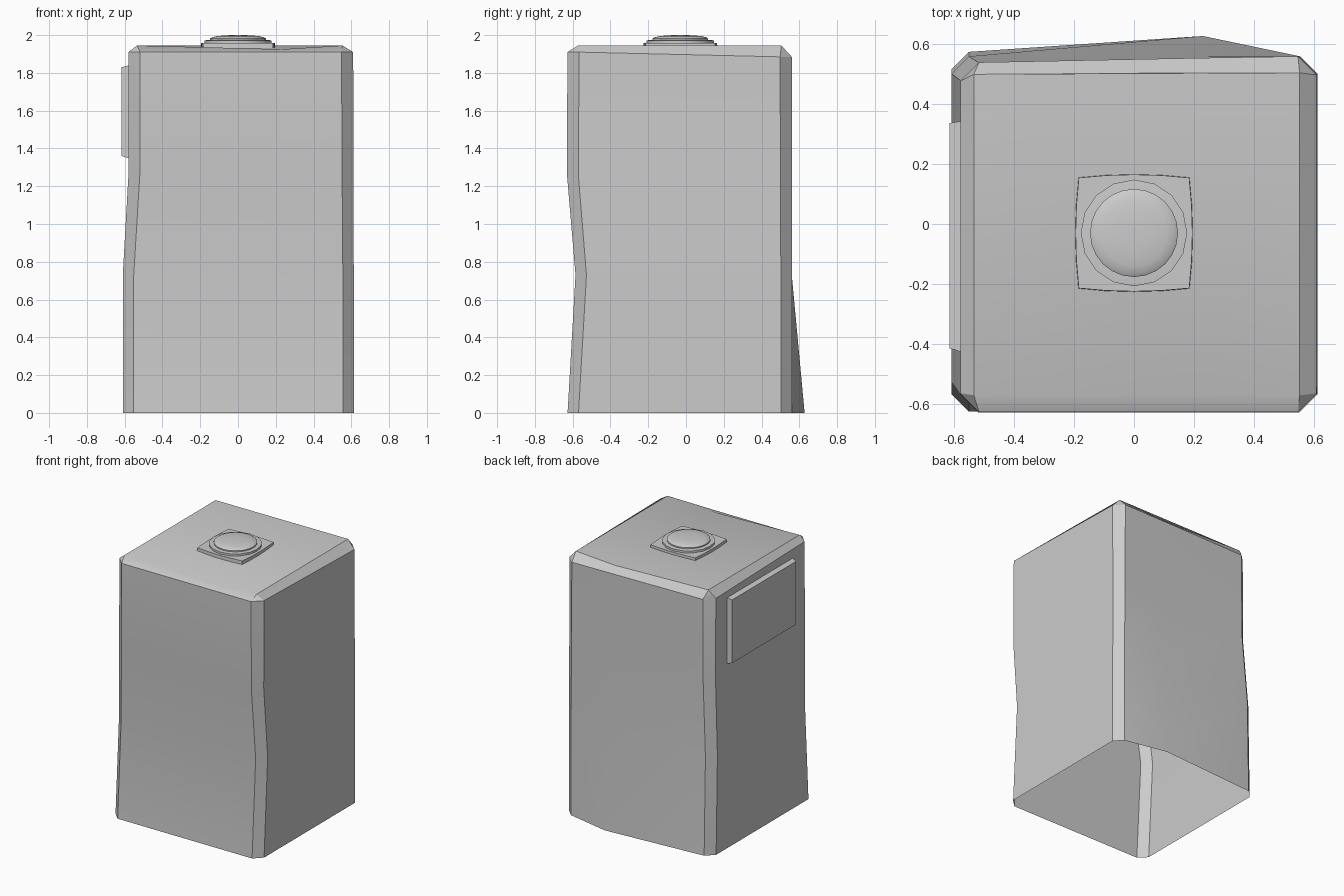
import bpy, bmesh, math

cube = bpy.data.objects.get("Cube")
if cube:
    bpy.data.objects.remove(cube, do_unlink=True)

grey = bpy.data.materials.new("plain grey")
grey.use_nodes = True
tone = (0.6, 0.6, 0.6, 1)
grey.diffuse_color = tone
grey.node_tree.nodes["Principled BSDF"].inputs["Base Color"].default_value = tone


def loft(name, rings, close_bottom=False, angle=30):
    """Skin a stack of equal-length rings and cap the top."""
    bm = bmesh.new()
    rows = [[bm.verts.new(p) for p in ring] for ring in rings]
    n = len(rows[0])
    for low, high in zip(rows, rows[1:]):
        for i in range(n):
            j = (i + 1) % n
            bm.faces.new((low[i], low[j], high[j], high[i]))
    bm.faces.new(rows[-1])
    if close_bottom:
        bm.faces.new(rows[0][::-1])
    bmesh.ops.remove_doubles(bm, verts=bm.verts, dist=0.0005)
    mesh = bpy.data.meshes.new(name)
    bm.to_mesh(mesh)
    bm.free()
    mesh.materials.append(grey)
    obj = bpy.data.objects.new(name, mesh)
    bpy.context.collection.objects.link(obj)
    bpy.ops.object.select_all(action='DESELECT')
    obj.select_set(True)
    bpy.context.view_layer.objects.active = obj
    bpy.ops.object.shade_smooth_by_angle(angle=math.radians(angle))
    return obj


def body_ring(x0, x1, front, back, back_mid, back_left, c, zs):
    """Chamfered rectangle with a bend point in the front and back edges."""
    z_front, z_mid, z_back = zs
    mid = 0.23
    return [(x0, front + c, z_front), (x0 + c, front, z_front),
            (mid, front, z_mid if c == 0 else z_front),
            (x1 - c, front, z_front), (x1, front + c, z_front),
            (x1, back - c, z_back), (x1 - c, back, z_back),
            (mid, back_mid, z_mid), (x0 + c, back_left, z_back),
            (x0, back_left - c, z_back)]


# Open-bottomed, dented body with a bevelled top
loft("body", [
    body_ring(-0.61, 0.613, -0.627, 0.56, 0.628, 0.575, 0.058, (0, 0, 0)),
    body_ring(-0.61, 0.613, -0.585, 0.56, 0.56, 0.56, 0.058, (0.73,) * 3),
    body_ring(-0.58, 0.611, -0.63, 0.56, 0.555, 0.54, 0.06, (1.26,) * 3),
    body_ring(-0.58, 0.61, -0.628, 0.56, 0.555, 0.54, 0.062, (1.91, 1.885, 1.885)),
    body_ring(-0.535, 0.553, -0.572, 0.505, 0.505, 0.5, 0, (1.945, 1.925, 1.945)),
])

# Raised side panel with slightly tapered edges
loft("side_panel", [
    [(x, y0, z0), (x, y0, z1), (x, y1, z1), (x, y1, z0)]
    for x, y0, y1, z0, z1 in ((-0.57, -0.43, 0.345, 1.345, 1.842),
                              (-0.616, -0.415, 0.337, 1.36, 1.83))
], close_bottom=True)

# Knob base: square with gently bowed sides
CY = -0.03


def bowed_square(r, z):
    pts = []
    for k in range(4):
        a = k * math.pi / 2
        for t in (-1, -0.5, 0, 0.5):
            u, v = r * (1 - 0.055 * t * t), r * 0.945 * t
            pts.append((u * math.cos(a) - v * math.sin(a),
                        CY + u * math.sin(a) + v * math.cos(a), z))
    return pts


loft("knob_base", [bowed_square(0.197, 1.92), bowed_square(0.195, 1.957)])


def circle(r, z, n):
    return [(r * math.cos(2 * math.pi * i / n),
             CY + r * math.sin(2 * math.pi * i / n), z) for i in range(n)]


# Collar and domed button
loft("knob_collar", [circle(r, z, 16) for r, z in
                     ((0.178, 1.95), (0.178, 1.972), (0.158, 1.974))])
loft("knob_dome", [circle(r, z, 24) for r, z in
                   ((0.147, 1.965), (0.147, 1.982), (0.138, 1.988),
                    (0.11, 1.995), (0.06, 1.999), (0.02, 2.0))], angle=45)
